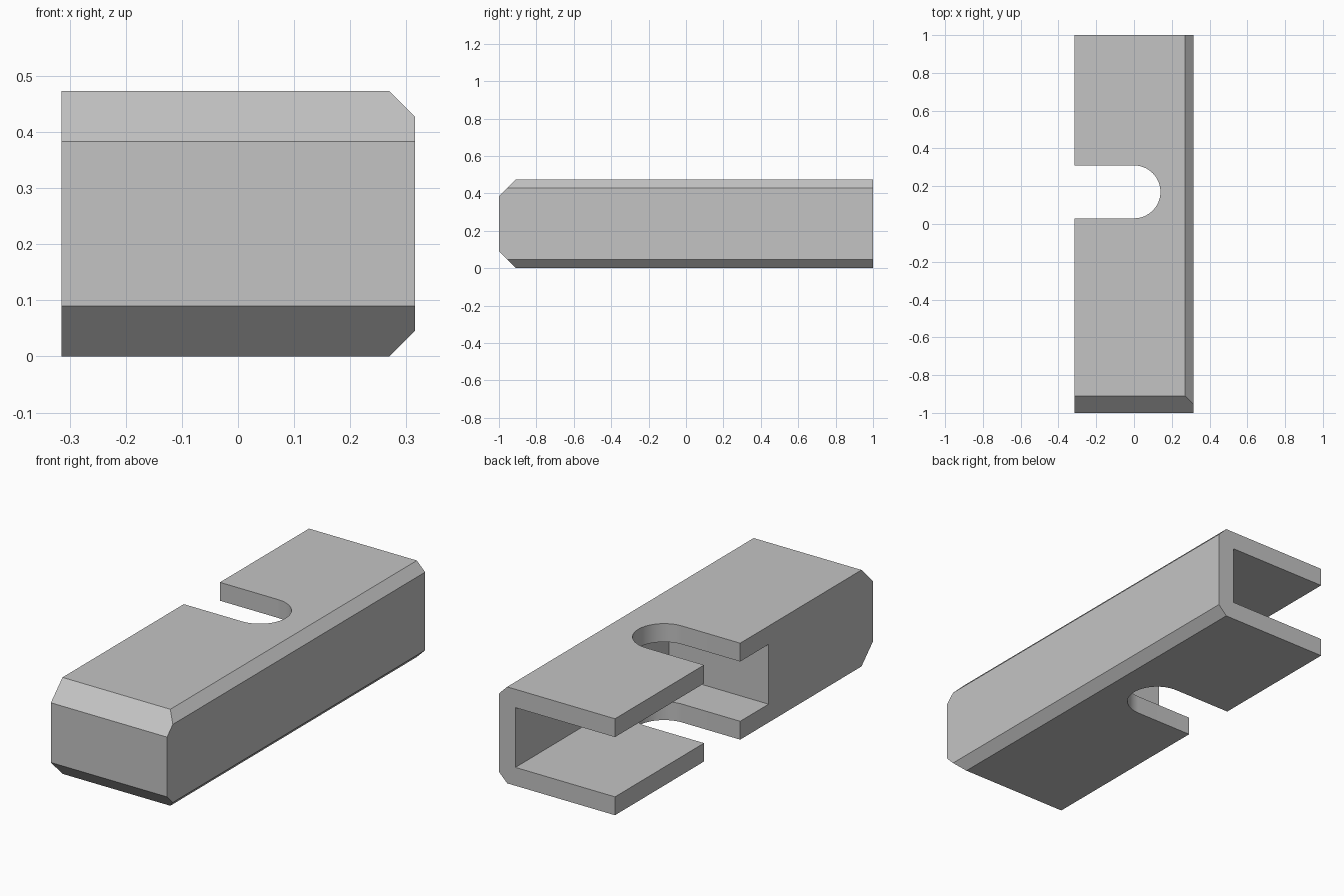
import bpy, bmesh, math
from mathutils import Vector

if "Cube" in bpy.data.objects:
    bpy.data.objects.remove(bpy.data.objects["Cube"])

W, L, H = 0.63, 2.0, 0.473      # outer size
T = 0.09                        # wall thickness and front bevel
E = 0.045                       # side bevel

grey = bpy.data.materials.new("plain grey")
grey.diffuse_color = (0.55, 0.55, 0.55, 1)
grey.use_nodes = True
grey.node_tree.nodes["Principled BSDF"].inputs["Base Color"].default_value = grey.diffuse_color


def make_object(name, bm):
    bmesh.ops.recalc_face_normals(bm, faces=bm.faces)
    mesh = bpy.data.meshes.new(name)
    bm.to_mesh(mesh)
    bm.free()
    mesh.materials.append(grey)
    obj = bpy.data.objects.new(name, mesh)
    bpy.context.collection.objects.link(obj)
    return obj


def box(x0, x1, y0, y1, z0, z1):
    bm = bmesh.new()
    bmesh.ops.create_cube(bm, size=1)
    for v in bm.verts:
        v.co = Vector(((x0 + x1) / 2 + v.co.x * (x1 - x0),
                       (y0 + y1) / 2 + v.co.y * (y1 - y0),
                       (z0 + z1) / 2 + v.co.z * (z1 - z0)))
    return bm


def slice_off(bm, point, normal):
    geom = bm.verts[:] + bm.edges[:] + bm.faces[:]
    bmesh.ops.bisect_plane(bm, geom=geom, plane_co=point, plane_no=normal,
                           clear_outer=True)
    rim = [e for e in bm.edges if e.is_boundary]
    bmesh.ops.holes_fill(bm, edges=rim)


# Bevelled body: front and right edges, top and bottom
bm = box(-W / 2, W / 2, -L / 2, L / 2, 0, H)
for z, s in ((H, 1), (0, -1)):
    slice_off(bm, (0, -L / 2 + T, z), (0, -1, s))
    slice_off(bm, (W / 2 - E, 0, z), (1, 0, s))
body = make_object("bracket_body", bm)

# Hollow, open at the left and back
hollow = make_object("hollow_cutter",
                     box(-W, W / 2 - T, -0.19, L, T, H - T))

# Round-ended slot through both plates
R, CY, N = 0.14, 0.17, 32
outline = [(-W, CY - R)]
for i in range(N + 1):
    a = -math.pi / 2 + math.pi * i / N
    outline.append((R * math.cos(a), CY + R * math.sin(a)))
outline.append((-W, CY + R))
bm = bmesh.new()
face = bm.faces.new([bm.verts.new((x, y, -0.2)) for x, y in outline])
up = bmesh.ops.extrude_face_region(bm, geom=[face])["geom"]
bmesh.ops.translate(bm, vec=(0, 0, H + 0.4),
                    verts=[g for g in up if isinstance(g, bmesh.types.BMVert)])
slot = make_object("slot_cutter", bm)

# Apply the cuts, then drop the cutters
for cutter in (hollow, slot):
    cutter.hide_render = True
    mod = body.modifiers.new(cutter.name, 'BOOLEAN')
    mod.operation = 'DIFFERENCE'
    mod.solver = 'EXACT'
    mod.object = cutter
bpy.context.view_layer.objects.active = body
body.select_set(True)
for name in [m.name for m in body.modifiers]:
    bpy.ops.object.modifier_apply(modifier=name)
for cutter in (hollow, slot):
    bpy.data.objects.remove(cutter, do_unlink=True)
bpy.ops.object.shade_smooth_by_angle(angle=math.radians(25))
